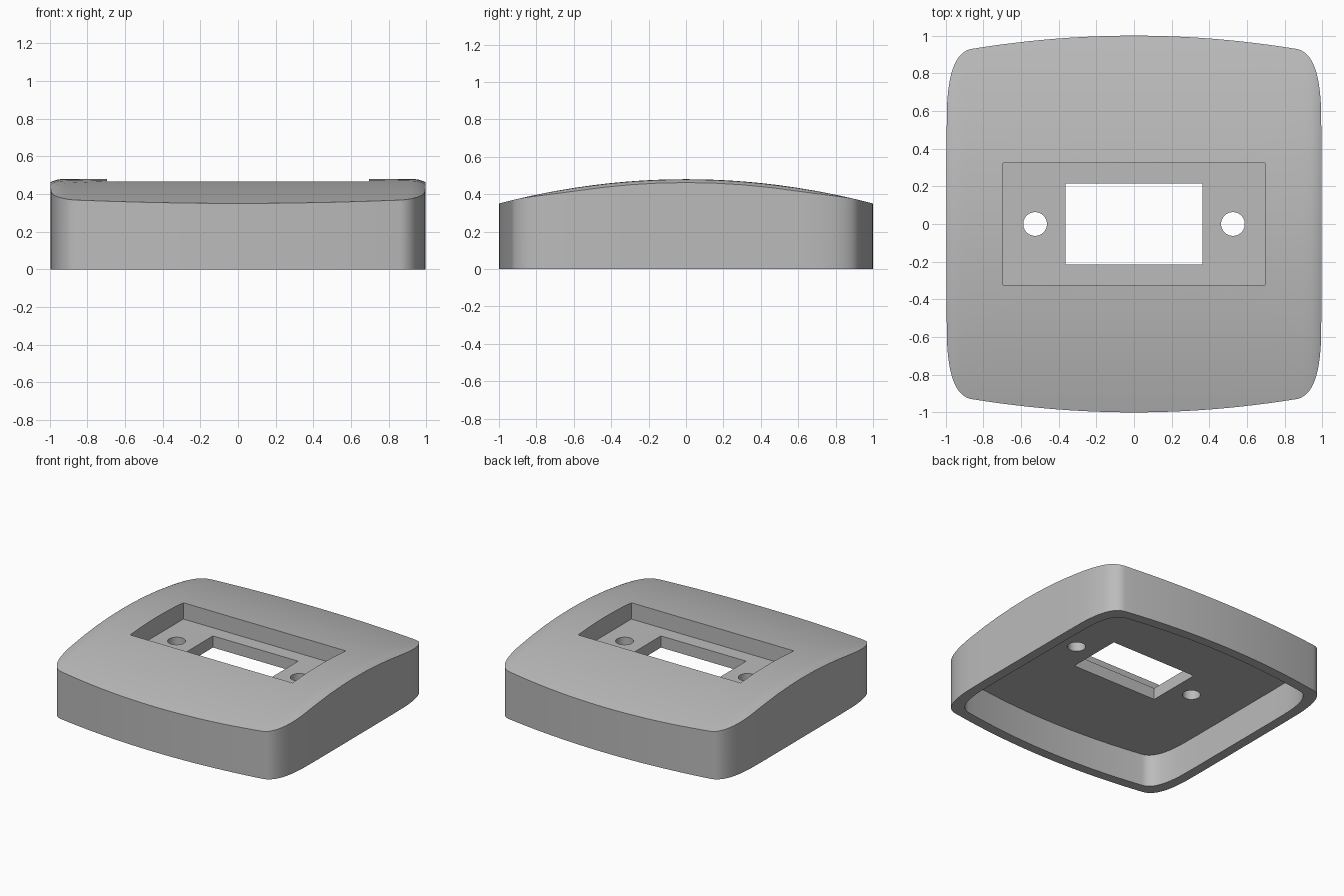
import bpy
import bmesh
from mathutils import Vector
from mathutils.geometry import interpolate_bezier

if "Cube" in bpy.data.objects:
    bpy.data.objects.remove(bpy.data.objects["Cube"], do_unlink=True)

grey = bpy.data.materials.new("mid_grey")
grey.use_nodes = True
grey.diffuse_color = (0.5, 0.5, 0.5, 1)
grey.node_tree.nodes["Principled BSDF"].inputs["Base Color"].default_value = (0.5, 0.5, 0.5, 1)


def make_object(name, bm):
    bmesh.ops.recalc_face_normals(bm, faces=bm.faces)
    mesh = bpy.data.meshes.new(name)
    bm.to_mesh(mesh)
    bm.free()
    mesh.materials.append(grey)
    obj = bpy.data.objects.new(name, mesh)
    bpy.context.collection.objects.link(obj)
    return obj


def outline():
    """Bulged rounded square, one quarter mirrored to all four."""
    front = [Vector((0.86 * i / 12, 1 - 0.095 * (0.86 * i / 12) ** 2)) for i in range(12)]
    corner = [Vector(p[:2]) for p in interpolate_bezier(
        (0.86, 0.93, 0), (0.95, 0.915, 0), (0.985, 0.8, 0), (0.993, 0.62, 0), 20)]
    side = [Vector((0.995, y)) for y in (0.45, 0.3, 0.15, 0)]
    quarter = front + corner + side
    half = quarter + [Vector((p.x, -p.y)) for p in reversed(quarter[:-1])]
    return half + [Vector((-p.x, p.y)) for p in reversed(half[1:-1])]


def top_height(x, y):
    """Arched crown with softly rolled side edges."""
    roll = max(0, (abs(x) - 0.9) / 0.095)
    return 0.48 - 0.13 * y * y - 0.018 * roll ** 3


def ring(bm, scale, height):
    return [bm.verts.new((p.x * scale, p.y * scale, height(p.x * scale, p.y * scale)))
            for p in outline()]


def bridge(bm, a, b):
    for i in range(len(a)):
        j = (i + 1) % len(a)
        bm.faces.new((a[i], a[j], b[j], b[i]))


def prism(name, scale, low, high):
    bm = bmesh.new()
    a = ring(bm, scale, lambda x, y: low)
    b = ring(bm, scale, lambda x, y: high)
    bridge(bm, a, b)
    bm.faces.new(a)
    bm.faces.new(b)
    return make_object(name, bm)


def box(name, half_x, half_y, low, high):
    bm = bmesh.new()
    bmesh.ops.create_cube(bm, size=1)
    for v in bm.verts:
        v.co = (v.co.x * 2 * half_x, v.co.y * 2 * half_y, high if v.co.z > 0 else low)
    return make_object(name, bm)


def cylinder(name, x, radius):
    bm = bmesh.new()
    bmesh.ops.create_cone(bm, cap_ends=True, segments=48, radius1=radius,
                          radius2=radius, depth=1)
    bmesh.ops.translate(bm, verts=bm.verts, vec=(x, 0, 0.3))
    return make_object(name, bm)


# Solid cover: walls plus arched top
bm = bmesh.new()
base = ring(bm, 1, lambda x, y: 0)
bm.faces.new(base)
previous = base
for scale in (1, 0.99, 0.98, 0.965, 0.95, 0.925, 0.9, 0.8, 0.7, 0.6, 0.5, 0.4, 0.3, 0.2, 0.1):
    current = ring(bm, scale, top_height)
    bridge(bm, previous, current)
    previous = current
centre = bm.verts.new((0, 0, 0.48))
for i in range(len(previous)):
    bm.faces.new((previous[i], previous[(i + 1) % len(previous)], centre))
cover = make_object("cover", bm)

# Hollow underside, recessed pocket, window and screw holes
cutters = [
    prism("underside_cutter", 0.925, -0.2, 0.25),
    box("pocket_cutter", 0.695, 0.325, 0.34, 0.7),
    box("window_cutter", 0.365, 0.215, 0.1, 0.7),
    cylinder("left_hole_cutter", 0.525, 0.063),
    cylinder("right_hole_cutter", -0.525, 0.063),
]
bpy.ops.object.select_all(action='DESELECT')
cover.select_set(True)
bpy.context.view_layer.objects.active = cover
for cutter in cutters:
    cutter.hide_render = True
    mod = cover.modifiers.new(cutter.name, 'BOOLEAN')
    mod.operation = 'DIFFERENCE'
    mod.solver = 'EXACT'
    mod.object = cutter
    bpy.ops.object.modifier_apply(modifier=mod.name)
    bpy.data.objects.remove(cutter, do_unlink=True)

bpy.ops.object.shade_smooth_by_angle(angle=0.6)
